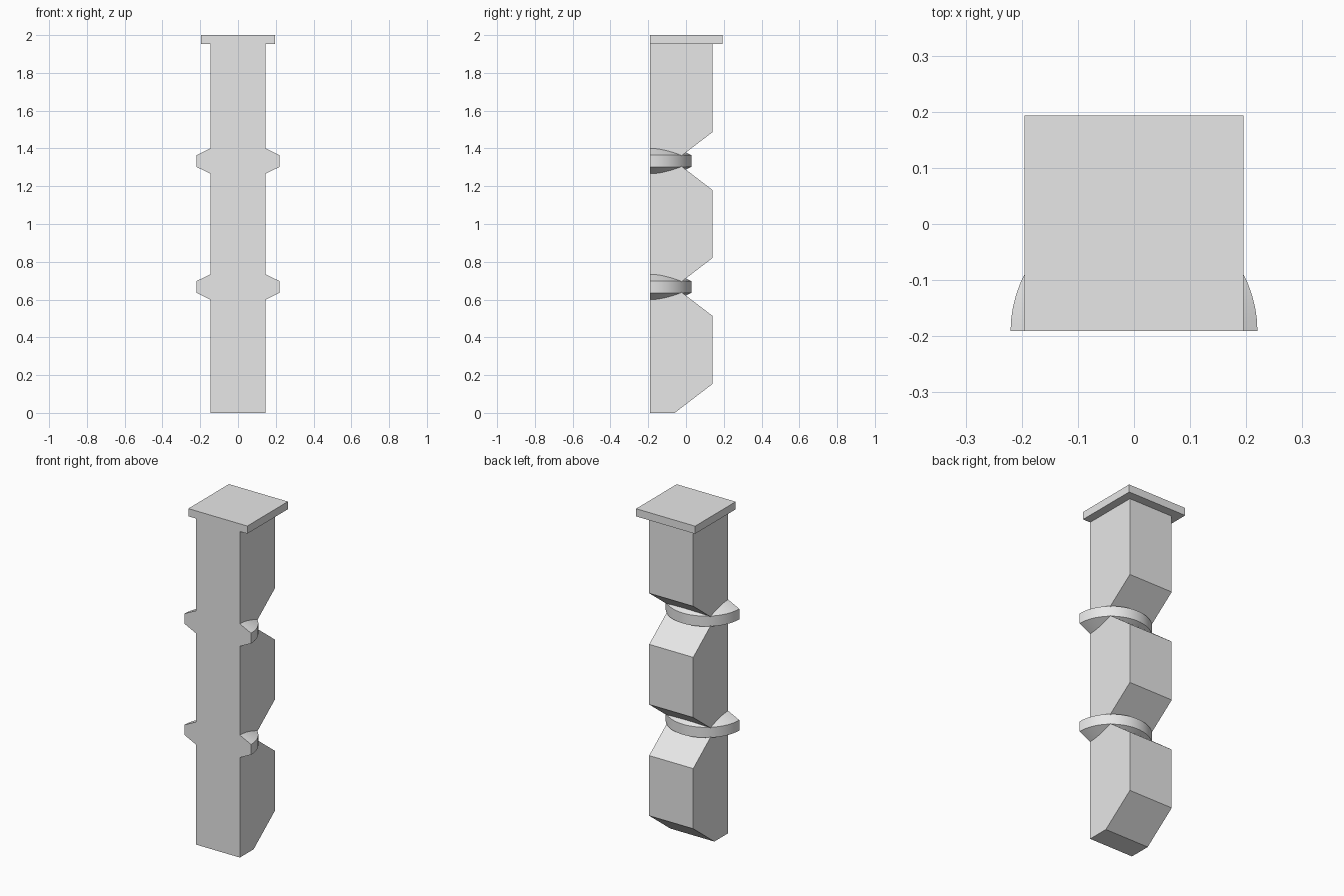
import bpy, bmesh, math
from mathutils import Matrix

default = bpy.data.objects.get("Cube")
if default:
    bpy.data.objects.remove(default, do_unlink=True)

grey = bpy.data.materials.new("light grey")
grey.use_nodes = True
grey.diffuse_color = (0.8, 0.8, 0.8, 1)
grey.node_tree.nodes["Principled BSDF"].inputs["Base Color"].default_value = grey.diffuse_color

HALF = 0.146      # half width of the post
FRONT = -0.191    # flat front plane
PITCH = 2 / 3     # height of one repeat
NECK_Y, BACK_Y, SLOPE_Z = -0.06, 0.14, 0.153


def finish(name, bm):
    bmesh.ops.recalc_face_normals(bm, faces=bm.faces[:])
    mesh = bpy.data.meshes.new(name)
    bm.to_mesh(mesh)
    bm.free()
    mesh.materials.append(grey)
    obj = bpy.data.objects.new(name, mesh)
    bpy.context.collection.objects.link(obj)
    return obj


# Post: a notched side profile extruded across the width
profile = [(FRONT, 1.98), (FRONT, 0)]
for i in range(3):
    base = i * PITCH
    top = base + PITCH
    profile += [(NECK_Y, base), (BACK_Y, base + SLOPE_Z)]
    profile.append((BACK_Y, top - SLOPE_Z if i < 2 else 1.98))
bm = bmesh.new()
face = bm.faces.new([bm.verts.new((-HALF, y, z)) for y, z in profile])
side = bmesh.ops.extrude_face_region(bm, geom=[face])["geom"]
bmesh.ops.translate(bm, vec=(2 * HALF, 0, 0),
                    verts=[v for v in side if isinstance(v, bmesh.types.BMVert)])
finish("post", bm)

# Cap: a flat square slab with its front flush with the post
bm = bmesh.new()
bmesh.ops.create_cube(bm, size=1, matrix=Matrix.Translation((0, 0.001, 1.977))
                      @ Matrix.Diagonal((0.391, 0.384, 0.046, 1)))
finish("cap", bm)


# Collars: a bevelled ring section swept half way round each neck
def collar(name, z):
    bm = bmesh.new()
    section = [(HALF, 0.067), (0.22, 0.031), (0.22, -0.031), (HALF, -0.067)]
    steps = 32
    rings = []
    for i in range(steps + 1):
        a = math.pi * i / steps
        rings.append([bm.verts.new((r * math.cos(a), FRONT + r * math.sin(a), z + h))
                      for r, h in section])
    for a, b in zip(rings, rings[1:]):
        for k in range(4):
            j = (k + 1) % 4
            bm.faces.new((a[k], a[j], b[j], b[k]))
    bm.faces.new(rings[0])
    bm.faces.new(rings[-1])
    obj = finish(name, bm)
    bpy.ops.object.select_all(action="DESELECT")
    obj.select_set(True)
    bpy.context.view_layer.objects.active = obj
    bpy.ops.object.shade_smooth_by_angle(angle=math.radians(20))


collar("lower_collar", PITCH)
collar("upper_collar", 2 * PITCH)
